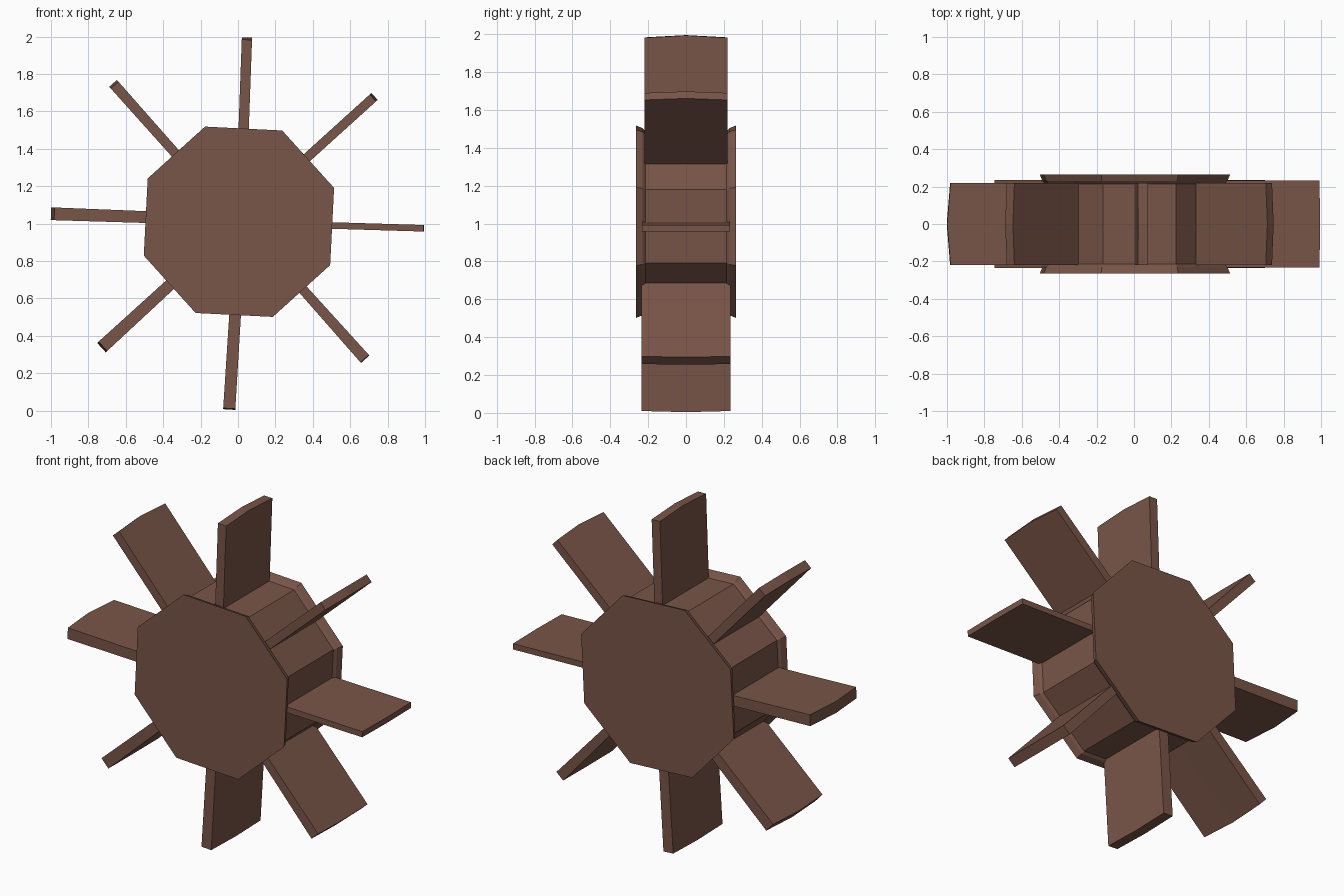
import bpy, bmesh, math
from mathutils import Vector

if "Cube" in bpy.data.objects:
    bpy.data.objects.remove(bpy.data.objects["Cube"], do_unlink=True)

# Single brown wood colour
wood = bpy.data.materials.new("brown wood")
wood.use_nodes = True
wood.diffuse_color = (0.191, 0.091, 0.065, 1)
wood.node_tree.nodes["Principled BSDF"].inputs["Base Color"].default_value = (0.191, 0.091, 0.065, 1)


def finish(name, bm):
    bmesh.ops.recalc_face_normals(bm, faces=bm.faces)
    mesh = bpy.data.meshes.new(name)
    bm.to_mesh(mesh)
    bm.free()
    mesh.materials.append(wood)
    obj = bpy.data.objects.new(name, mesh)
    bpy.context.collection.objects.link(obj)
    return obj


def loft(name, rings):
    """Join matching rings of points and cap both ends."""
    bm = bmesh.new()
    loops = [[bm.verts.new(p) for p in ring] for ring in rings]
    count = len(loops[0])
    for a, b in zip(loops, loops[1:]):
        for i in range(count):
            j = (i + 1) % count
            bm.faces.new((a[i], a[j], b[j], b[i]))
    bm.faces.new(loops[0])
    bm.faces.new(loops[-1])
    return finish(name, bm)


# Eight-sided hub with a raised rim at each end
def octagon(y, radius):
    angles = [math.radians(19.6 + 45 * i) for i in range(8)]
    return [(0.005 + radius * math.cos(a), y, 1.01 + radius * math.sin(a)) for a in angles]


profile = [(-0.265, 0.54), (-0.23, 0.525), (-0.215, 0.51)]
profile += [(-y, r) for y, r in reversed(profile)]
loft("hub", [octagon(y, r) for y, r in profile])


# Flat paddle whose outer end bows slightly at the middle
def paddle(name, root, tip, root_thick, tip_thick, half_width, bow):
    root, tip = Vector((root[0], 0, root[1])), Vector((tip[0], 0, tip[1]))
    out = (tip - root).normalized()
    side = Vector((-out.z, 0, out.x))
    start = root - out * 0.1
    rings = []
    for k in (-1, 0, 1):
        shift = Vector((0, k * half_width, 0))
        end = tip - out * bow * abs(k) + shift
        base = start + shift
        rings.append([base - side * root_thick / 2, end - side * tip_thick / 2,
                      end + side * tip_thick / 2, base + side * root_thick / 2])
    return loft(name, rings)


paddles = {
    "top": ((0.03, 1.5), (0.048, 1.995), 0.055, 0.055, 0.22, 0.012),
    "upper_left": ((0.36, 1.345), (0.73, 1.68), 0.05, 0.05, 0.22, 0.012),
    "left": ((0.5, 0.99), (0.995, 0.975), 0.035, 0.035, 0.232, 0.004),
    "lower_left": ((0.345, 0.65), (0.68, 0.275), 0.05, 0.06, 0.235, 0.004),
    "bottom": ((-0.015, 0.52), (-0.047, 0.006), 0.062, 0.065, 0.235, 0.006),
    "lower_right": ((-0.345, 0.69), (-0.73, 0.337), 0.06, 0.068, 0.235, 0.01),
    "right": ((-0.49, 1.035), (-1.0, 1.053), 0.062, 0.068, 0.22, 0.018),
    "upper_right": ((-0.33, 1.37), (-0.668, 1.75), 0.05, 0.055, 0.22, 0.012),
}
for place, shape in paddles.items():
    paddle("paddle_" + place, *shape)
